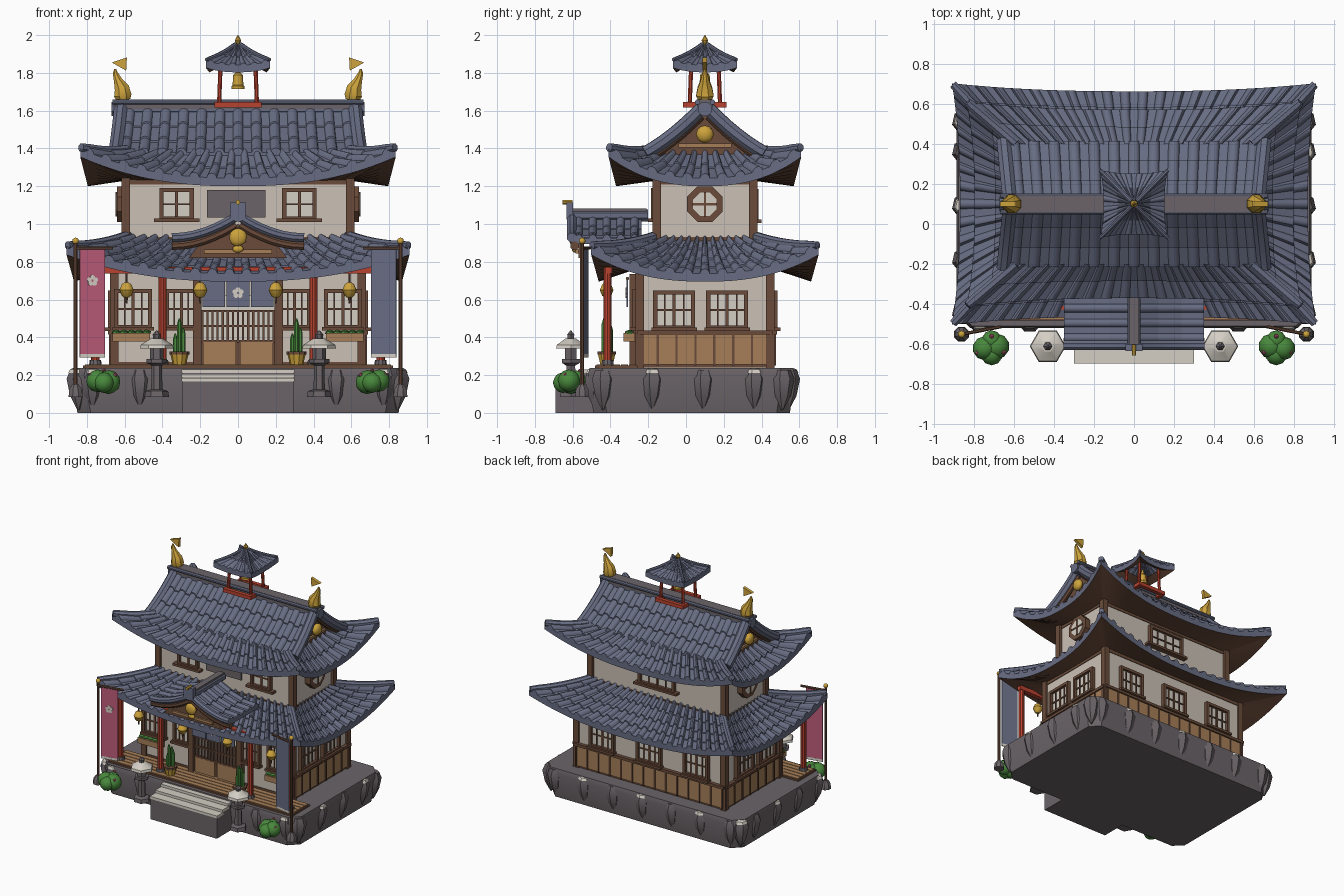
import bpy, bmesh, math
from mathutils import Vector as V, Matrix as Mx

if "Cube" in bpy.data.objects:
    bpy.data.objects.remove(bpy.data.objects["Cube"])

COLOURS = dict(slate=(103, 108, 130), dark_wood=(106, 75, 58), wood=(166, 126, 88), red=(184, 66, 46),
               gold=(205, 163, 60), stone=(107, 100, 104), plaster=(203, 193, 182), pale=(212, 206, 196),
               green=(72, 136, 60), pink=(188, 92, 122))
lin = lambda c: ((c / 255 + .055) / 1.055) ** 2.4
MATS, PARTS, I, CY = {}, {}, Mx.Identity(4), .1
for n, c in COLOURS.items():
    MATS[n] = bpy.data.materials.new(n)
    MATS[n].diffuse_color = (*map(lin, c), 1)

def part(name, mat):
    return PARTS.setdefault((name, mat), bmesh.new())

def box(name, mat, c, s, M=I):
    bmesh.ops.create_cube(part(name, mat), size=1, matrix=M @ Mx.Translation(c) @ Mx.Diagonal((*s, 1)))

def ball(name, mat, c, s, sub=2):
    bmesh.ops.create_icosphere(part(name, mat), subdivisions=sub, radius=1,
                               matrix=Mx.Translation(c) @ Mx.Diagonal((*s, 1)))

def loft(name, mat, rings, M=I):
    bm = part(name, mat)
    vs = [[bm.verts.new(M @ V(p)) for p in r] for r in rings]
    n = len(vs[0])
    fs = [bm.faces.new((a[i], a[(i + 1) % n], b[(i + 1) % n], b[i])) for a, b in zip(vs, vs[1:]) for i in range(n)]
    fs += [bm.faces.new(vs[0][::-1]), bm.faces.new(vs[-1])]
    bmesh.ops.recalc_face_normals(bm, faces=fs)

def tube(name, mat, pts, radii, sides=8, M=I, phase=.5):
    pts = [V(p) for p in pts]
    if not isinstance(radii, (list, tuple)):
        radii = [radii] * len(pts)
    d = (pts[-1] - pts[0]).normalized()
    ref = V((1, 0, 0)) if abs(d.z) > .8 else V((0, 0, 1))
    rings = []
    for i, p in enumerate(pts):
        t = (pts[min(i + 1, len(pts) - 1)] - pts[max(i - 1, 0)]).normalized()
        a = ref.cross(t).normalized()
        b = t.cross(a)
        ang = [(k + phase) * math.tau / sides for k in range(sides)]
        rings.append([p + (a * math.cos(q) + b * math.sin(q)) * radii[i] for q in ang])
    loft(name, mat, rings, M)

def post(name, mat, x, y, prof, sides=8):  # stacked (z, radius) profile
    tube(name, mat, [(x, y, z) for z, r in prof], [r for z, r in prof], sides)

def grid(name, mat, rows, up):
    bm = part(name, mat)
    vs = [[bm.verts.new(p) for p in r] for r in rows]
    fs = [bm.faces.new((a[i], a[i + 1], b[i + 1], b[i])) for a, b in zip(vs, vs[1:]) for i in range(len(a) - 1)]
    for f in fs:
        f.normal_update()
    if sum(f.normal.z for f in fs) * up < 0:
        bmesh.ops.reverse_faces(bm, faces=fs)

def tiled(name, P, n, rows, r, lip=.035):  # round cover tiles in stepped rows over surface P(s, v)
    cols = []
    for k in range(n):
        for f in (0, .22, .26, .36, .5, .64, .74, .78):
            cols.append((-1 + 2 * (k + f) / n, r * math.sqrt(max(0, 1 - ((f - .5) / .27) ** 2))))
    cols.append((1, 0))
    lines = [((i + j) / rows, j * r * .35) for i in range(rows) for j in (0, 1)]
    g = [[P(s, v) + V((0, 0, h + o)) for s, h in cols] for v, o in lines]
    g.append([P(s, 1) - V((0, 0, lip)) for s, h in cols])
    grid(name, 'slate', g, 1)

def hip(name, ax, ay, zt, ex, ey, flare, zmid, zc, nx, ny, rows, r, wall, hr):
    for k in range(4):
        a, b, e, d, w, u = (ay, ax, ey, ex, wall[1], wall[0]) if k % 2 else (ax, ay, ex, ey, wall[0], wall[1])
        R = Mx.Translation((0, CY, 0)) @ Mx.Rotation(k * math.pi / 2, 4, 'Z')
        def P(s, v):
            t = abs(s)
            ze = zmid + (zc - zmid) * t ** 2.4
            z = zt + (ze - zt) * v - .35 * (zt - zmid) * v * (1 - v)
            return R @ V((s * (a + (e + flare - a) * v), -(b + (d + flare * t ** 2.4 - b) * v), z))
        tiled(name + '_tiles', P, ny if k % 2 else nx, rows, r)
        ss = [i / 10 - 1 for i in range(21)]
        grid(name + '_soffit', 'dark_wood', [[P(s, 1) - V((0, 0, .035)) for s in ss],
                                             [R @ V((s * w, -u, wall[2])) for s in ss]], -1)
        pts = [P(1, i / 7 * .985) + V((0, 0, hr * .6)) for i in range(8)]
        tube(name + '_hip_ridges', 'slate', pts, [hr] * 7 + [hr * .8])

def window(name, x, y, z, w, h, ang, nx=3, nz=1, sill=0):  # local frame faces -y
    M = Mx.Translation((x, y, z)) @ Mx.Rotation(ang, 4, 'Z')
    box(name + '_panes', 'pale', (0, -.004, 0), (w, .008, h), M)
    for s in (-1, 1):
        box(name + '_frames', 'dark_wood', (s * w / 2, -.012, 0), (.022, .035, h + .02), M)
        box(name + '_frames', 'dark_wood', (0, -.012, s * h / 2), (w + .02, .035, .022), M)
    for i in range(1, nx + 1):
        box(name + '_frames', 'dark_wood', (w * (i / (nx + 1) - .5), -.008, 0), (.016 if 2 * i == nx + 1 else .008, .016, h), M)
    for i in range(1, nz + 1):
        box(name + '_frames', 'dark_wood', (0, -.008, h * (i / (nz + 1) - .5)), (w, .016, .009), M)
    box(name + '_frames', 'dark_wood', (0, -.02, -h / 2 - .01), (w + .04 + sill, .05, .018), M)

def flower(name, x, y, z, M=I):
    for k in range(5):
        q = k * math.tau / 5 + math.pi / 2
        c = (x + .018 * math.cos(q), y, z + .018 * math.sin(q))
        tube(name, 'pale', [c, (c[0], y - .006, c[2])], .013, 8, M)

# stone platform, boulders and steps
oct_ = lambda x, y, c, z: [(sx * (x - (0 if o else c)), .03 + sy * (y - (c if o else 0)), z) for sx, sy, o in
                           ((1, -1, 1), (1, 1, 1), (1, 1, 0), (-1, 1, 0), (-1, 1, 1), (-1, -1, 1), (-1, -1, 0), (1, -1, 0))]
loft('platform', 'stone', [oct_(.85, .52, .07, 0), oct_(.885, .55, .07, .2), oct_(.875, .54, .07, .238)])
spots = [(s * x, -.478) for s in (-1, 1) for x in (.52, .77)] + [(x * .26, .54) for x in range(-3, 4)]
spots += [(s * .845, y) for s in (-1, 1) for y in (-.44, -.18, .09, .36, .51)]
for i, (x, y) in enumerate(spots):
    post('boulders', 'stone', x, y, [(.015, .006), (.09, .045), (.18, .064), (.228, .045)], 7)
    if i % 2:
        post('boulder_caps', 'pale', x, y, [(.212, .055), (.23, .046), (.236, .03)], 7)
for y, z in ((-.655, .185), (-.585, .207), (-.515, .23)):
    box('steps', 'stone', (0, y, z / 2 - .01), (.59, .072, z - .02))
    box('step_treads', 'pale', (0, y, z - .01), (.6, .08, .02))

# timber porch deck
for i in range(5):
    box('deck_planks', 'wood', (0, -.455 + i * .043, .246), (1.62, .037, .022))
box('deck_base', 'dark_wood', (0, -.37, .242), (1.64, .225, .016))

# storey walls, corner posts and rails
box('ground_floor_wall', 'plaster', (0, CY, .5), (1.32, .71, .53))
box('upper_floor_wall', 'plaster', (0, CY, 1.07), (1.19, .51, .44))
for sx in (-1, 1):
    for sy in (-1, 1):
        box('corner_posts', 'dark_wood', (sx * .655, CY + sy * .345, .5), (.045, .045, .56))
        box('corner_posts', 'dark_wood', (sx * .595, CY + sy * .255, 1.08), (.045, .045, .42))
for z, hx, hy in ((.255, .665, .36), (.755, .665, .36), (1.225, .6, .26), (.915, .6, .26)):
    box('wall_rails', 'dark_wood', (0, CY, z), (2 * hx, 2 * hy, .03))

# panelled wainscot on the sides and back
for sx in (-1, 1):
    box('wainscot', 'wood', (sx * .665, CY, .335), (.02, .7, .16))
    box('wainscot_trim', 'dark_wood', (sx * .67, CY, .425), (.035, .72, .022))
    for i in range(8):
        box('wainscot_trim', 'dark_wood', (sx * .672, CY - .35 + i * .1, .335), (.02, .012, .17))
box('wainscot', 'wood', (0, .46, .335), (1.3, .02, .16))
box('wainscot_trim', 'dark_wood', (0, .465, .425), (1.34, .035, .022))
for i in range(14):
    box('wainscot_trim', 'dark_wood', (-.65 + i * .1, .467, .335), (.012, .02, .17))

# windows
for s in (-1, 1):
    window('ground_window', s * .555, -.255, .55, .18, .19, 0)
    window('ground_window', s * .3, -.255, .55, .15, .19, 0)
    window('upper_window', s * .325, -.155, 1.105, .16, .15, 0, 1, 1, .04)
    for y in (-.063, .218):
        window('side_window', s * .66, y, .545, .2, .185, s * math.pi / 2)
    tube('octagon_frame', 'dark_wood', [(s * .58, CY, 1.105), (s * .64, CY, 1.105)], .102)
    tube('octagon_pane', 'pale', [(s * .6, CY, 1.105), (s * .643, CY, 1.105)], .067)
    box('octagon_frame', 'dark_wood', (s * .642, CY, 1.105), (.012, .012, .13))
    box('octagon_frame', 'dark_wood', (s * .642, CY, 1.105), (.012, .13, .012))
for x in (-.42, 0, .42):
    window('back_window', x, .455, .545, .2, .185, math.pi)
window('upper_back_window', 0, .355, 1.1, .3, .15, math.pi, 3, 1, .04)
box('blank_plaque', 'stone', (-.01, -.16, 1.108), (.31, .02, .145))

# entrance: sliding lattice doors and split curtain
for s in (-1, 1):
    box('door_posts', 'dark_wood', (s * .215, -.275, .49), (.045, .05, .49))
    box('door_panels', 'wood', (s * .098, -.272, .315), (.175, .02, .12))
box('door_backing', 'pale', (0, -.258, .5), (.39, .012, .25))
box('door_backing_low', 'dark_wood', (0, -.26, .31), (.39, .012, .14))
for i in range(15):
    box('door_lattice', 'dark_wood', (-.189 + i * .027, -.272, .455), (.012, .014, .17))
for z in (.38, .46, .54):
    box('door_lattice', 'dark_wood', (0, -.272, z), (.39, .018, .012))
for i in (-1, 0, 1):
    box('curtain', 'slate', (i * .128, -.31, .635), (.12, .008, .15))
tube('curtain_rod', 'dark_wood', [(-.23, -.31, .712), (.23, -.31, .712)], .009)
flower('curtain_flower', 0, -.314, .635)

# red columns, planters, hanging lanterns and potted bamboo
box('porch_beam', 'red', (0, -.41, .755), (1.56, .035, .035))
for s in (-1, 1):
    for x in (.4, .755):
        post('porch_columns', 'red', s * x, -.415, [(.25, .022), (.77, .022)], 10)
        post('column_feet', 'stone', s * x, -.415, [(.25, .034), (.28, .03)], 10)
    box('window_planter', 'wood', (s * .565, -.3, .4), (.2, .06, .045))
    for i in range(5):
        ball('planter_leaves', 'green', (s * .565 - .08 + i * .04, -.3, .425), (.028, .026, .015), 1)
    for x in (.2, .59):
        post('hanging_lantern', 'gold', s * x, -.42, [(.61, .012), (.62, .025), (.65, .038), (.68, .025), (.69, .012)], 10)
        post('lantern_cord', 'dark_wood', s * x, -.42, [(.58, .004), (.61, .008), (.69, .006), (.76, .004)], 6)
    post('bamboo_pot', 'gold', s * .31, -.42, [(.255, .035), (.31, .048)], 10)
    post('pot_rim', 'dark_wood', s * .31, -.42, [(.308, .052), (.325, .052)], 10)
    for dx, dy, h in ((-.022, 0, .42), (0, -.015, .5), (.02, .01, .45), (0, .02, .47)):
        post('bamboo', 'green', s * .31 + dx, -.42 + dy, [(.32, .013), (h - .03, .013), (h, .004)], 7)

# stone garden lanterns, bushes and banners
for s in (-1, 1):
    x, y = s * .43, -.61
    post('stone_lantern', 'stone', x, y, [(.085, .065), (.115, .06), (.125, .03), (.25, .027), (.265, .055), (.285, .055),
                                          (.286, .036), (.345, .036)], 6)
    post('stone_lantern_cap', 'pale', x, y, [(.34, .09), (.36, .085), (.395, .03)], 6)
    post('stone_lantern_finial', 'stone', x, y, [(.39, .018), (.415, .022), (.435, .004)], 6)
    for dx, dy, z, r in ((-.025, 0, .163, .064), (.035, -.01, .17, .06), (0, -.04, .16, .055), (0, .03, .175, .05)):
        ball('bush', 'green', (s * (.71 + dx), -.61 + dy, z), (r, r, r), 2)
    for dx, dy, z in ((-.06, -.03, .2), (.07, -.03, .2), (0, .05, .222)):
        ball('bush_flowers', 'pink', (s * (.71 + dx), -.61 + dy, z), (.013, .013, .013), 1)
    M = Mx.Translation((s * .86, -.55, 0)) @ Mx.Rotation(-s * .19, 4, 'Z')
    post('banner_pole', 'dark_wood', s * .86, -.55, [(.1, .011), (.9, .011)])
    post('banner_foot', 'stone', s * .86, -.55, [(.085, .04), (.125, .036), (.15, .018)])
    ball('banner_knob', 'gold', (s * .86, -.55, .91), (.018, .018, .018))
    tube('banner_bar', 'dark_wood', [(0, 0, .872), (-s * .2, 0, .872)], .009, 8, M)
    box('banner_cloth', 'pink' if s < 0 else 'slate', (-s * .09, 0, .585), (.135, .007, .56), M)
    box('banner_hem', 'pale', (-s * .09, 0, .302), (.135, .008, .02), M)
    if s < 0:
        flower('banner_flower', .09, -.003, .7, M)

# main roofs
hip('lower_roof', .58, .25, .925, .868, .562, .04, .73, .872, 20, 13, 4, .024, (.65, .35, .765), .026)
hip('upper_roof', .59, .3, 1.375, .795, .47, .04, 1.235, 1.39, 18, 11, 2, .024, (.59, .25, 1.23), .028)
for s in (-1, 1):
    def G(u, v):
        return V((u * (.62 + .03 * v), CY + s * (.02 + .295 * v), 1.605 - .235 * (v + .3 * v * (1 - v))))
    tiled('upper_gable_tiles', G, 13, 3, .024)
    for e in (-1, 1):
        pts = [G(e, i / 6) for i in range(7)]
        tube('gable_verge', 'slate', [p + V((0, 0, .006)) for p in pts], .038)
        tube('gable_barge_board', 'dark_wood', [p + V((-e * .01, 0, -.035)) for p in pts], .022)
    loft('gable_wall', 'dark_wood', [[(s * x, CY - .29, 1.36), (s * x, CY + .29, 1.36), (s * x, CY, 1.59)] for x in (.5, .6)])
    box('gable_tie', 'wood', (s * .605, CY, 1.415), (.02, .28, .02))
    ball('gable_ornament', 'gold', (s * .635, CY, 1.475), (.03, .047, .047))
    # golden ridge fish with a fanned tail
    tube('ridge_fish', 'gold', [(s * q, CY, z) for q, z in ((.605, 1.655), (.61, 1.68), (.615, 1.72), (.635, 1.76), (.65, 1.8), (.65, 1.82))],
         [.038, .05, .042, .025, .014, .006])
    loft('ridge_fish_tail', 'gold', [[(s * .668, CY + d, 1.855), (s * .588, CY + d, 1.882), (s * .592, CY + d, 1.812)] for d in (-.012, .012)])
box('main_ridge', 'stone', (0, CY, 1.635), (1.3, .08, .05))
tube('ridge_cap', 'slate', [(-.67, CY, 1.61), (.67, CY, 1.61)], .04)
for d in (-.04, .04):
    tube('ridge_trim', 'slate', [(-.665, CY + d, 1.645), (.665, CY + d, 1.645)], .014)

# entrance gable roof
for s in (-1, 1):
    def E(u, v):
        return V((s * (.01 + .34 * v), -.42 + u * .185, 1.03 - .13 * (v + .6 * v * (1 - v)) + .02 * v * v * v))
    tiled('entrance_roof_tiles', E, 5, 3, .018, .025)
    pts = [E(-1, i / 6) for i in range(7)]
    tube('entrance_verge', 'slate', [p + V((0, 0, .008)) for p in pts], .026)
    tube('entrance_barge', 'dark_wood', [p + V((0, .015, -.035)) for p in pts], .024)
    grid('entrance_soffit', 'dark_wood', [[E(u, v) - V((0, 0, .024)) for u in (-1, 1)] for v in (0, .25, .5, .75, 1)], -1)
loft('entrance_gable', 'dark_wood', [[(-.26, y, .82), (.26, y, .82), (.2, y, .9), (0, y, 1.0), (-.2, y, .9)] for y in (-.57, -.54)])
box('entrance_gable_tie', 'wood', (0, -.575, .855), (.36, .02, .02))
tube('entrance_ridge', 'slate', [(0, -.63, 1.045), (0, -.2, 1.045)], .035)
box('entrance_ridge_top', 'stone', (0, -.42, 1.075), (.05, .42, .015))
box('entrance_ridge_end', 'slate', (0, -.615, 1.07), (.085, .035, .09))
tube('entrance_ridge_pin', 'gold', [(0, -.655, 1.115), (0, -.6, 1.115)], .012)
ball('entrance_medallion', 'gold', (0, -.6, .93), (.048, .02, .048))
ball('entrance_medallion', 'gold', (0, -.59, .868), (.03, .015, .02))

# bell tower
hip('bell_roof', .012, .012, 1.945, .152, .152, .018, 1.838, 1.862, 6, 6, 2, .01, (.09, .09, 1.835), .012)
for d in (-.1, .1):
    box('bell_frame', 'red', (0, CY + d, 1.632), (.25, .03, .028))
    box('bell_frame', 'red', (d * 1.1, CY, 1.632), (.03, .22, .028))
    for e in (-1, 1):
        tube('bell_frame', 'red', [(d, CY + e * .08, 1.64), (d * .92, CY + e * .072, 1.85)], .012)
post('bell', 'gold', 0, CY, [(1.715, .036), (1.73, .036), (1.735, .03), (1.79, .026), (1.8, .014), (1.84, .006)], 12)
post('bell_finial', 'gold', 0, CY, [(1.93, .02), (1.95, .01), (1.972, .019), (2.0, .002)])

# turn the gathered parts into objects
for (name, mat), bm in PARTS.items():
    me = bpy.data.meshes.new(name)
    bm.to_mesh(me)
    bm.free()
    me.materials.append(MATS[mat])
    ob = bpy.data.objects.new(name, me)
    bpy.context.collection.objects.link(ob)
    ob.select_set(True)
    bpy.context.view_layer.objects.active = ob
bpy.ops.object.shade_smooth_by_angle(angle=math.radians(35))

for m in bpy.data.materials:
    if m.users and not m.is_grease_pencil:
        m.use_nodes = True
        m.node_tree.nodes["Principled BSDF"].inputs["Base Color"].default_value = m.diffuse_color
